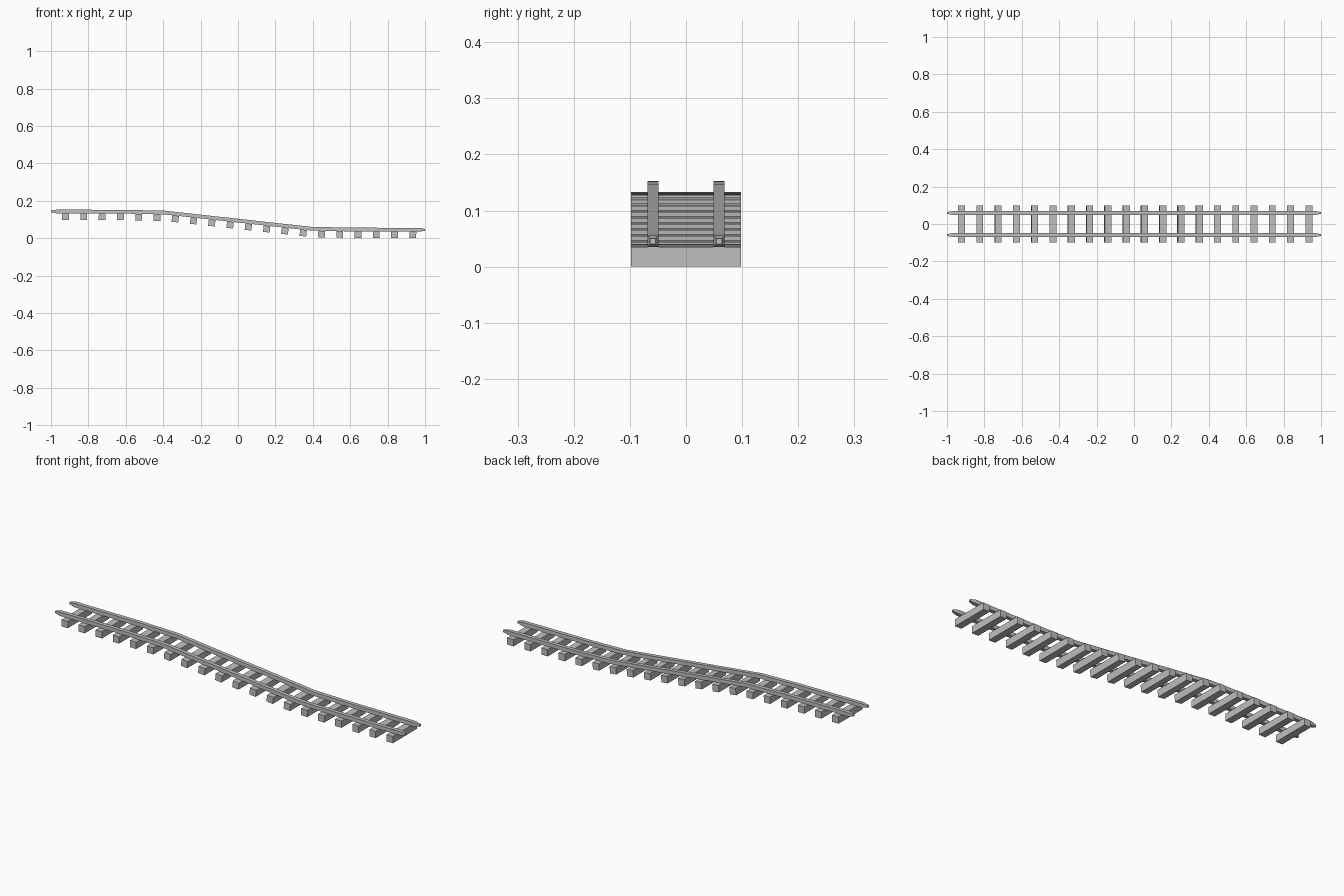
import bpy, bmesh, math

if "Cube" in bpy.data.objects:
    bpy.data.objects.remove(bpy.data.objects["Cube"])

GREY = (0.52, 0.52, 0.52, 1)
mat = bpy.data.materials.new("plain grey")
mat.use_nodes = True
mat.diffuse_color = GREY
mat.node_tree.nodes["Principled BSDF"].inputs["Base Color"].default_value = GREY

# Height of the rail centre line along the track: flat, ramp down, flat
PATH = [(-1, 0.143), (-0.6, 0.1415), (-0.39, 0.137),
        (0.39, 0.051), (0.6, 0.0465), (1, 0.045)]
RAIL = 0.01               # half thickness of a rail
GAUGE = 0.059             # rail distance from the middle
TIE = (0.036, 0.196, 0.035)


def track(x):
    """Height and slope of the centre line at x."""
    for (x0, z0), (x1, z1) in zip(PATH, PATH[1:]):
        if x <= x1:
            slope = (z1 - z0) / (x1 - x0)
            return z0 + slope * (x - x0), slope


def add_object(name, bm):
    bmesh.ops.recalc_face_normals(bm, faces=bm.faces)
    mesh = bpy.data.meshes.new(name)
    bm.to_mesh(mesh)
    bm.free()
    mesh.materials.append(mat)
    obj = bpy.data.objects.new(name, mesh)
    bpy.context.collection.objects.link(obj)
    return obj


def make_rail(name, y):
    """Square bar swept along the track, with tapered ends."""
    bm = bmesh.new()
    stations = [(-1, 0.5), (-0.97, 1)]
    stations += [(x, 1) for x, z in PATH[1:-1]]
    stations += [(0.97, 1), (1, 0.5)]
    rings = []
    for x, scale in stations:
        z = track(x)[0]
        r = RAIL * scale
        rings.append([bm.verts.new((x, y + a * r, z + b * r))
                      for a, b in ((-1, -1), (1, -1), (1, 1), (-1, 1))])
    for lo, hi in zip(rings, rings[1:]):
        for i in range(4):
            j = (i + 1) % 4
            bm.faces.new((lo[i], lo[j], hi[j], hi[i]))
    bm.faces.new(rings[0])
    bm.faces.new(rings[-1])
    return add_object(name, bm)


make_rail("left_rail", -GAUGE).name = "front_rail"
make_rail("back_rail", GAUGE)

# Cross ties hang under the rails and tilt with the slope
COUNT = 20
for i in range(COUNT):
    x = -0.922 + i * 1.857 / (COUNT - 1)
    z, slope = track(x)
    bm = bmesh.new()
    bmesh.ops.create_cube(bm, size=1)
    bmesh.ops.scale(bm, vec=TIE, verts=bm.verts)
    tie = add_object(f"cross_tie_{i + 1}", bm)
    tie.location = (x, 0, z - RAIL - TIE[2] / 2)
    tie.rotation_euler.y = -math.atan(slope)
